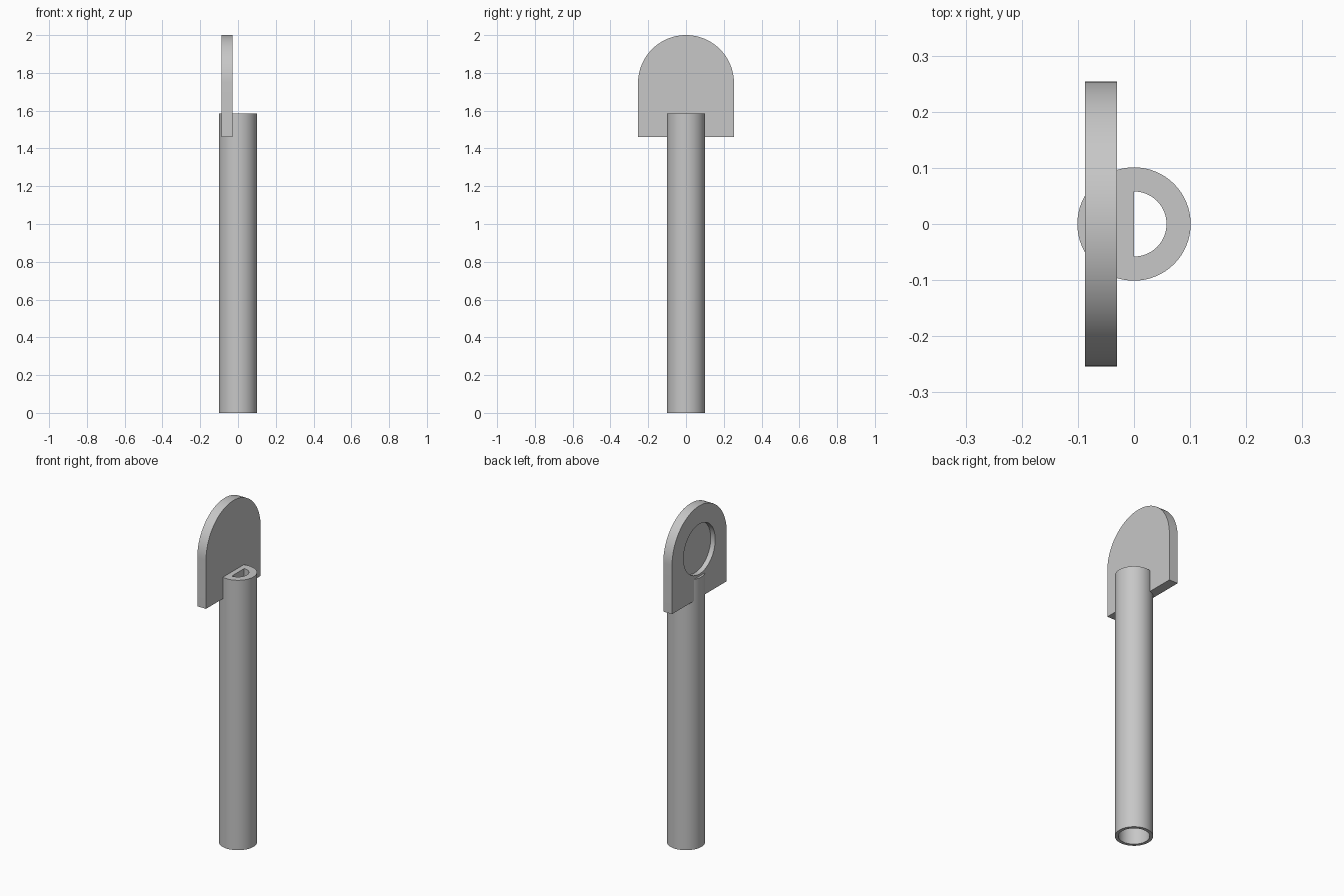
import bpy, bmesh
from math import sin, cos, pi
from mathutils import Vector

cube = bpy.data.objects.get("Cube")
if cube:
    bpy.data.objects.remove(cube, do_unlink=True)

grey = bpy.data.materials.new("plain grey")
grey.use_nodes = True
colour = (0.57, 0.57, 0.57, 1)
grey.diffuse_color = colour
grey.node_tree.nodes["Principled BSDF"].inputs["Base Color"].default_value = colour


def arc(radius, start, end, steps, centre=(0, 0)):
    """Points along an arc, both ends included."""
    angles = [start + (end - start) * i / steps for i in range(steps + 1)]
    return [(centre[0] + radius * cos(a), centre[1] + radius * sin(a)) for a in angles]


def circle(radius, steps=64, centre=(0, 0)):
    return arc(radius, 0, 2 * pi, steps, centre)[:-1]


def prism(name, outline, axis, low, high):
    """Extrude a closed outline along x (outline in y, z) or z (outline in x, y)."""
    bm = bmesh.new()
    place = (lambda p: (low, *p)) if axis == "x" else (lambda p: (*p, low))
    face = bm.faces.new([bm.verts.new(place(p)) for p in outline])
    out = bmesh.ops.extrude_face_region(bm, geom=[face])
    step = Vector((high - low, 0, 0) if axis == "x" else (0, 0, high - low))
    bmesh.ops.translate(bm, vec=step,
                        verts=[v for v in out["geom"] if isinstance(v, bmesh.types.BMVert)])
    bmesh.ops.recalc_face_normals(bm, faces=bm.faces)
    mesh = bpy.data.meshes.new(name)
    bm.to_mesh(mesh)
    bm.free()
    mesh.materials.append(grey)
    obj = bpy.data.objects.new(name, mesh)
    bpy.context.collection.objects.link(obj)
    return obj


def finish(obj, cutters):
    """Subtract the cutters, then smooth the round walls."""
    bpy.ops.object.select_all(action="DESELECT")
    bpy.context.view_layer.objects.active = obj
    obj.select_set(True)
    for cutter in cutters:
        cutter.hide_render = True
        mod = obj.modifiers.new("cut", "BOOLEAN")
        mod.operation, mod.solver, mod.object = "DIFFERENCE", "EXACT", cutter
        bpy.ops.object.modifier_apply(modifier=mod.name)
        bpy.data.objects.remove(cutter, do_unlink=True)
    bpy.ops.object.shade_smooth_by_angle()


# Tube: wide bore from below, D-shaped hole through the top
tube = prism("tube", circle(0.101), "z", 0, 1.586)
bore = prism("bore_cutter", circle(0.083), "z", -0.1, 1.39)
d_hole = prism("d_hole_cutter", arc(0.058, -pi / 2, pi / 2, 32), "z", 1.3, 1.7)
finish(tube, [bore, d_hole])

# Arched plate with a round recess in its outer face
arch_z = 1.746
outline = [(-0.254, 1.46), (0.254, 1.46)] + arc(0.254, 0, pi, 48, (0, arch_z))
plate = prism("arched_plate", outline, "x", -0.087, -0.03)
recess = prism("recess_cutter", circle(0.147, centre=(0, arch_z)), "x", -0.2, -0.058)
finish(plate, [recess])
